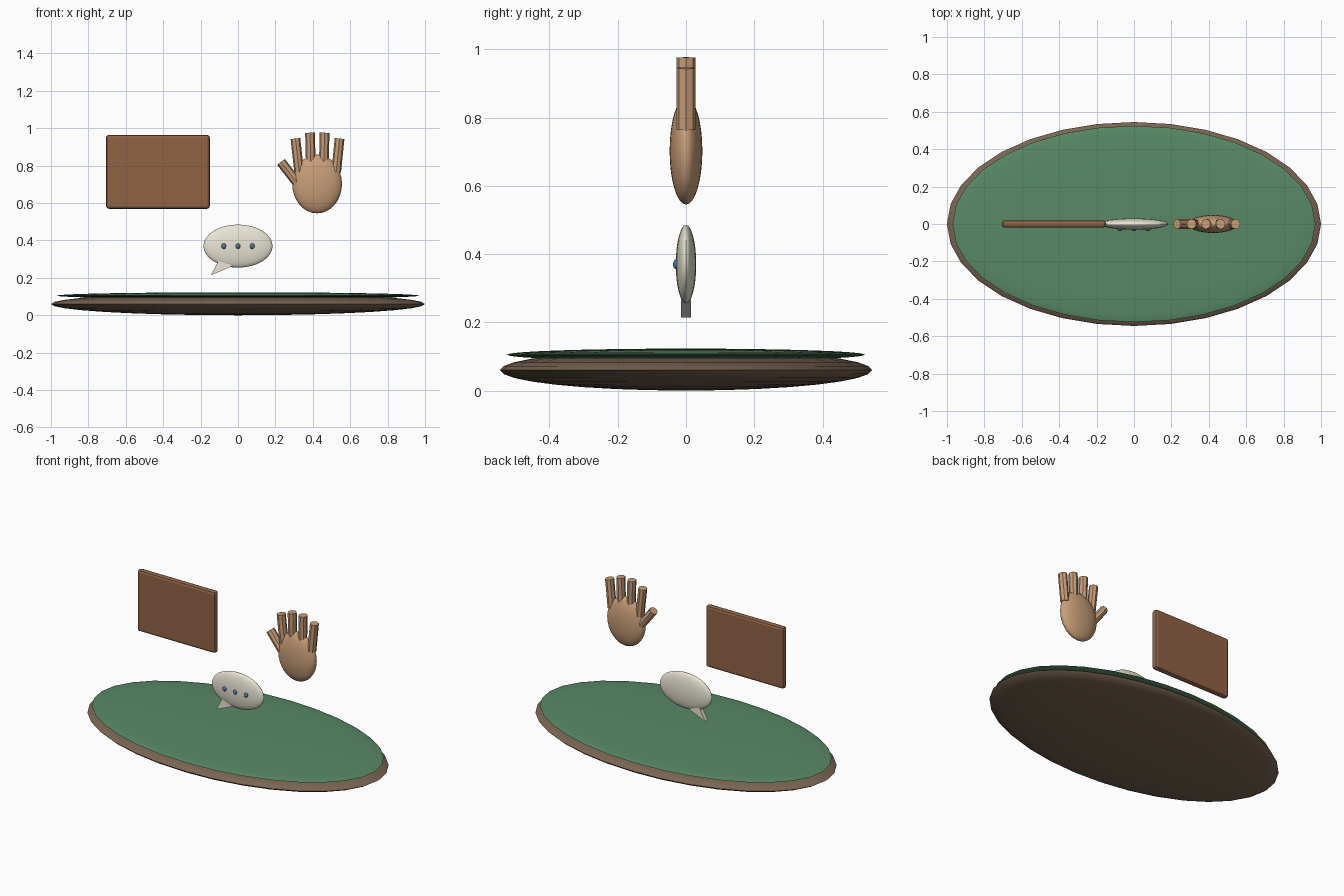
import bpy, bmesh
from math import radians
from mathutils import Vector

if "Cube" in bpy.data.objects:
    bpy.data.objects.remove(bpy.data.objects["Cube"])


def material(name, rgb):
    m = bpy.data.materials.new(name)
    m.diffuse_color = (*rgb, 1)
    m.use_nodes = True
    m.node_tree.nodes["Principled BSDF"].inputs["Base Color"].default_value = m.diffuse_color
    return m


EARTH = material("earth", (0.19, 0.13, 0.085))
GREEN = material("green", (0.10, 0.25, 0.13))
WOOD = material("wood", (0.28, 0.125, 0.06))
SKIN = material("skin", (0.58, 0.34, 0.19))
PALE = material("pale", (0.82, 0.79, 0.66))
BLUE = material("blue", (0.09, 0.17, 0.35))


def finish(name, mat, smooth=True):
    ob = bpy.context.object
    ob.name = name
    ob.data.materials.append(mat)
    bpy.ops.object.transform_apply(location=False, rotation=False, scale=True)
    if smooth:
        bpy.ops.object.shade_smooth_by_angle(angle=radians(35))
    return ob


def ellipsoid(name, loc, radii, mat, segments=32, rings=16):
    bpy.ops.mesh.primitive_uv_sphere_add(segments=segments, ring_count=rings,
                                         radius=1, location=loc)
    bpy.context.object.scale = radii
    return finish(name, mat)


def finger(name, start, end):
    # straight rod between two (x, z) points in the y = 0 plane
    a, b = Vector((start[0], 0, start[1])), Vector((end[0], 0, end[1]))
    d = b - a
    bpy.ops.mesh.primitive_cylinder_add(vertices=8, radius=1, depth=1,
                                        location=(a + b) / 2)
    ob = bpy.context.object
    ob.scale = (0.026, 0.028, d.length)
    ob.rotation_euler = (0, Vector((d.z, d.x)).angle_signed(Vector((1, 0))), 0)
    return finish(name, SKIN)


# Oval base with a green top
ellipsoid("base", (0, 0, 0.06), (1.0, 0.545, 0.06), EARTH)
ellipsoid("green_top", (0, 0, 0.105), (0.97, 0.525, 0.018), GREEN)

# Floating board with rounded edges
bpy.ops.mesh.primitive_cube_add(size=1, location=(-0.428, 0, 0.767))
bpy.context.object.scale = (0.555, 0.04, 0.395)
board = finish("board", WOOD, smooth=False)
bev = board.modifiers.new("bevel", 'BEVEL')
bev.width, bev.segments = 0.015, 2

# Speech bubble, tail and three dots
ellipsoid("bubble", (0, 0, 0.37), (0.185, 0.03, 0.115), PALE)
bm = bmesh.new()
tail = [(-0.145, 0.214), (-0.03, 0.263), (-0.10, 0.30)]
face = bm.faces.new([bm.verts.new((x, -0.014, z)) for x, z in tail])
ext = bmesh.ops.extrude_face_region(bm, geom=[face])
bmesh.ops.translate(bm, vec=(0, 0.028, 0),
                    verts=[v for v in ext["geom"] if isinstance(v, bmesh.types.BMVert)])
bmesh.ops.recalc_face_normals(bm, faces=bm.faces)
mesh = bpy.data.meshes.new("bubble_tail")
bm.to_mesh(mesh)
bm.free()
mesh.materials.append(PALE)
bpy.context.collection.objects.link(bpy.data.objects.new("bubble_tail", mesh))
for i in range(3):
    ellipsoid(f"dot_{i + 1}", (0.076 * (i - 1), -0.028, 0.37),
              (0.013, 0.01, 0.015), BLUE, 16, 8)

# Raised open hand
ellipsoid("palm", (0.423, 0, 0.702), (0.133, 0.048, 0.157), SKIN)
fingers = [((0.327, 0.765), (0.307, 0.945)), ((0.390, 0.775), (0.385, 0.976)),
           ((0.458, 0.775), (0.463, 0.976)), ((0.525, 0.765), (0.543, 0.945))]
for i, (a, b) in enumerate(fingers):
    finger(f"finger_{i + 1}", a, b)
finger("thumb", (0.316, 0.709), (0.230, 0.820))
